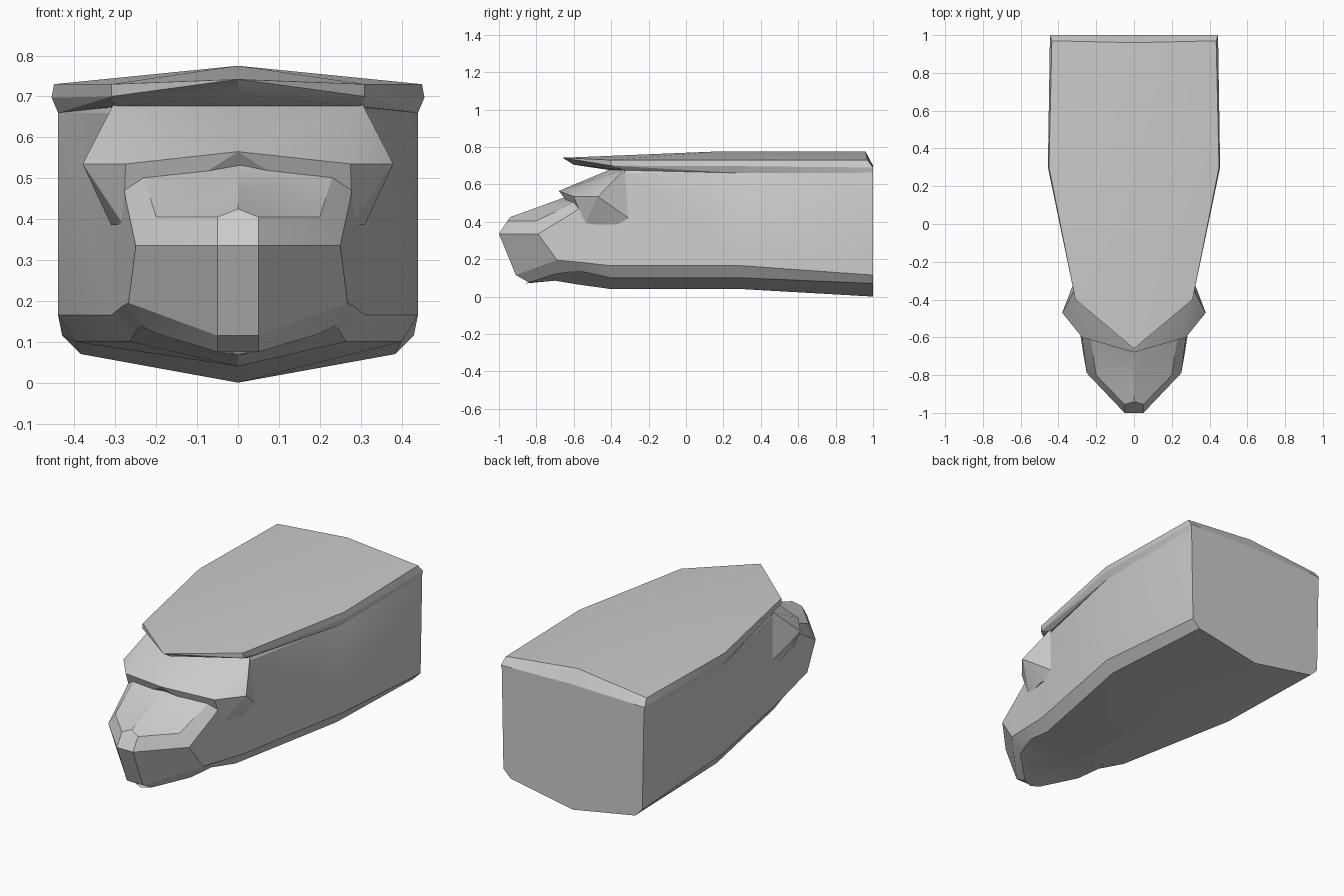
import bpy, bmesh
from math import radians

if "Cube" in bpy.data.objects:
    bpy.data.objects.remove(bpy.data.objects["Cube"])


def finish(bm, name, merge_flat=False):
    if merge_flat:
        bmesh.ops.dissolve_limit(bm, angle_limit=radians(1), verts=bm.verts, edges=bm.edges)
    bmesh.ops.recalc_face_normals(bm, faces=bm.faces)
    mesh = bpy.data.meshes.new(name)
    bm.to_mesh(mesh)
    bm.free()
    ob = bpy.data.objects.new(name, mesh)
    bpy.context.collection.objects.link(ob)
    bpy.ops.object.select_all(action='DESELECT')
    bpy.context.view_layer.objects.active = ob
    ob.select_set(True)
    bpy.ops.object.shade_smooth_by_angle(angle=radians(20))
    return ob


def faceted_block(name, half):
    """Convex part from its right-half corners, mirrored across x."""
    bm = bmesh.new()
    for x, y, z in half:
        bm.verts.new((x, y, z))
        if x:
            bm.verts.new((-x, y, z))
    res = bmesh.ops.convex_hull(bm, input=bm.verts)
    junk = [g for g in res["geom_interior"] if isinstance(g, bmesh.types.BMVert)]
    bmesh.ops.delete(bm, geom=junk, context='VERTS')
    return finish(bm, name, True)


def loft(name, sections):
    """Half sections run bottom centre to top centre; mirrored into rings."""
    bm = bmesh.new()
    rings = []
    for half in sections:
        pts = half + [(-x, y, z) for x, y, z in half[-2:0:-1]]
        rings.append([bm.verts.new(p) for p in pts])
    n = len(rings[0])
    for a, b in zip(rings, rings[1:]):
        for i in range(n):
            j = (i + 1) % n
            bm.faces.new((a[i], a[j], b[j], b[i]))
    bm.faces.new(rings[0])
    # nose cap: horizontal strips between left and right sides
    r = rings[-1]
    for i in range(n // 2):
        corners = [r[i], r[i + 1], r[-i - 1], r[-i]]
        bm.faces.new(list(dict.fromkeys(corners)))
    return finish(bm, name)


# Hull and nose
loft("hull", [
    [(0, 1, 0), (.385, 1, .07), (.43, 1, .115), (.44, 1, .66), (.43, 1, .69), (0, 1, .7)],
    [(0, .3, .04), (.4, .3, .1), (.44, .3, .165), (.44, .3, .66), (.43, .3, .69), (0, .3, .7)],
    [(0, -.4, .04), (.265, -.4, .1), (.31, -.4, .165),
     (.305, -.33, .66), (.29, -.33, .675), (0, -.33, .68)],
    [(0, -.58, .065), (.24, -.58, .14), (.285, -.58, .185),
     (.275, -.6, .45), (.23, -.6, .5), (0, -.67, .523)],
    [(0, -.7, .085), (.2, -.7, .12), (.268, -.69, .195),
     (.25, -.79, .335), (.2, -.8, .405), (0, -.8, .475)],
    [(0, -.86, .07), (.05, -.84, .075), (.05, -.91, .115),
     (.05, -1, .335), (.05, -.955, .405), (0, -.94, .425)],
])

# Visor wedge under the roof
faceted_block("visor", [
    (0, -.68, .565), (.275, -.6, .535), (.38, -.47, .535),
    (.305, -.33, .68), (0, -.38, .69),
    (.28, -.54, .385), (.31, -.4, .385), (.3, -.26, .385),
])

# Roof plate with pointed front and bevelled lip
faceted_block("roof", [
    (0, .96, .775), (0, .15, .775), (0, -.66, .742),
    (.31, -.4, .73), (.45, .3, .73), (.435, .97, .73),
    (0, -.6, .705), (.31, -.4, .7), (.456, .3, .697), (.445, 1, .69), (0, 1, .7),
    (0, -.4, .675), (.3, -.33, .675), (.44, .3, .66), (.437, 1, .655),
])
